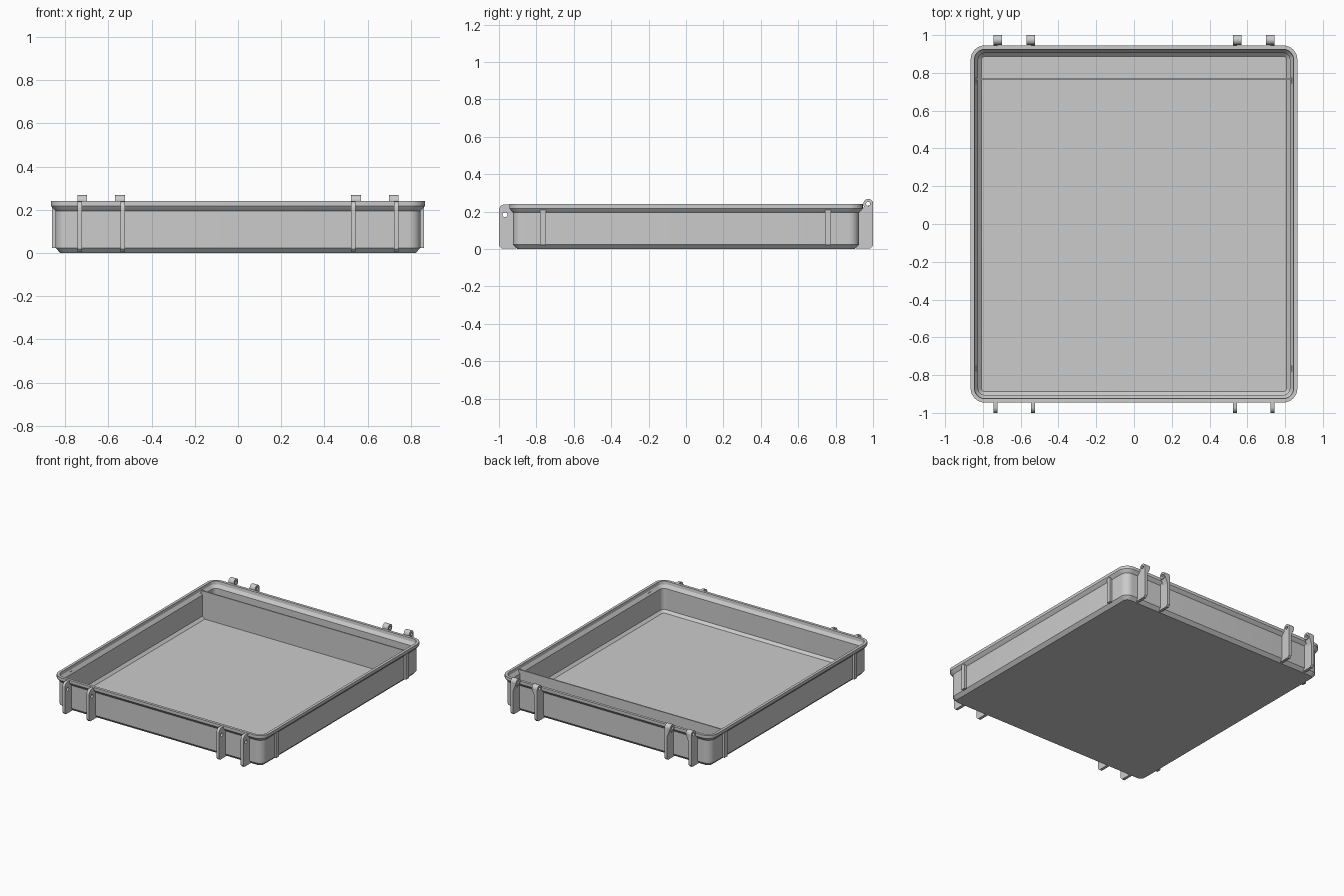
import bpy, bmesh, math
from mathutils import Matrix

if "Cube" in bpy.data.objects:
    bpy.data.objects.remove(bpy.data.objects["Cube"])

grey = bpy.data.materials.new("warm_free_grey")
grey.name = "plain grey"
grey.diffuse_color = (0.6, 0.6, 0.6, 1)
grey.use_nodes = True
grey.node_tree.nodes["Principled BSDF"].inputs["Base Color"].default_value = grey.diffuse_color


def add_object(name, mesh, smooth=False):
    obj = bpy.data.objects.new(name, mesh)
    bpy.context.collection.objects.link(obj)
    mesh.materials.clear()
    mesh.materials.append(grey)
    if smooth:
        bpy.ops.object.select_all(action='DESELECT')
        obj.select_set(True)
        bpy.context.view_layer.objects.active = obj
        bpy.ops.object.shade_smooth_by_angle(angle=math.radians(25))
    return obj


def mesh_from(verts, faces, name):
    bm = bmesh.new()
    vs = [bm.verts.new(v) for v in verts]
    for f in faces:
        bm.faces.new([vs[i] for i in f])
    bmesh.ops.recalc_face_normals(bm, faces=bm.faces)
    me = bpy.data.meshes.new(name)
    bm.to_mesh(me)
    bm.free()
    return me


def rounded_ring(inset, z, hx=0.865, hy=0.945, radius=0.075, steps=8):
    """Rounded rectangle, moved inwards by inset."""
    r = radius - inset
    cx, cy = hx - radius, hy - radius
    pts = []
    for k, (sx, sy) in enumerate([(1, 1), (-1, 1), (-1, -1), (1, -1)]):
        for i in range(steps + 1):
            a = math.pi / 2 * (k + i / steps)
            pts.append((sx * cx + r * math.cos(a), sy * cy + r * math.sin(a), z))
    return pts


# Tray shell: wall section (inset, height) from underside, over the rim, to the floor
section = [(0.043, 0.0), (0.02, 0.024), (0.02, 0.195), (0.007, 0.208), (0, 0.218), (0, 0.24),
           (0.02, 0.24), (0.023, 0.218), (0.04, 0.195), (0.04, 0.038), (0.058, 0.02)]
verts = [p for d, z in section for p in rounded_ring(d, z)]
n = len(verts) // len(section)
faces = [(j * n + i, j * n + (i + 1) % n, (j + 1) * n + (i + 1) % n, (j + 1) * n + i)
         for j in range(len(section) - 1) for i in range(n)]
faces += [tuple(range(n)), tuple(range(len(verts) - n, len(verts)))]
add_object("tray_shell", mesh_from(verts, faces, "tray_shell"), smooth=True)


def box(name, x0, x1, y0, y1, z0, z1):
    v = [(x, y, z) for x in (x0, x1) for y in (y0, y1) for z in (z0, z1)]
    f = [(0, 1, 3, 2), (4, 5, 7, 6), (0, 1, 5, 4), (2, 3, 7, 6), (0, 2, 6, 4), (1, 3, 7, 5)]
    return add_object(name, mesh_from(v, f, name))


def plate(name, outlines, x0, x1):
    """Flat plate with holes, drawn as (y, z) outlines and thickened along x."""
    cu = bpy.data.curves.new(name, 'CURVE')
    cu.dimensions = '2D'
    cu.fill_mode = 'BOTH'
    cu.extrude = (x1 - x0) / 2
    for pts in outlines:
        sp = cu.splines.new('POLY')
        sp.points.add(len(pts) - 1)
        for p, (y, z) in zip(sp.points, pts):
            p.co = (y, z, 0, 1)
        sp.use_cyclic_u = True
    tmp = bpy.data.objects.new(name + "_curve", cu)
    bpy.context.collection.objects.link(tmp)
    deps = bpy.context.evaluated_depsgraph_get()
    me = bpy.data.meshes.new_from_object(tmp.evaluated_get(deps))
    bpy.data.objects.remove(tmp)
    me.transform(Matrix(((0, 0, 1, (x0 + x1) / 2), (1, 0, 0, 0), (0, 1, 0, 0), (0, 0, 0, 1))))
    bm = bmesh.new()
    bm.from_mesh(me)
    bmesh.ops.remove_doubles(bm, verts=bm.verts, dist=1e-5)
    bmesh.ops.recalc_face_normals(bm, faces=bm.faces)
    bm.to_mesh(me)
    bm.free()
    return add_object(name, me, smooth=True)


def arc(y, z, r, a0, a1, steps):
    return [(y + r * math.cos(math.radians(a0 + (a1 - a0) * i / steps)),
             z + r * math.sin(math.radians(a0 + (a1 - a0) * i / steps))) for i in range(steps + 1)]


def circle(y, z, r, steps=20):
    return arc(y, z, r, 0, 360, steps)[:-1]


# Divider across the back of the tray
box("divider", -0.836, 0.836, 0.762, 0.772, 0.015, 0.225)

# Side ribs
for side in (-1, 1):
    for y in (-0.765, 0.76):
        xs = sorted((side * 0.835, side * 0.861))
        box("side_rib", *xs, y - 0.016, y + 0.016, 0.022, 0.21)

# Fin and hinge outlines in (y, z)
latch_outline = [(-0.925, 0.024), (-0.908, 0.004), (-0.987, 0.004), (-1.0, 0.018)] \
    + arc(-0.97, 0.208, 0.03, 180, 90, 8) + [(-0.935, 0.238), (-0.925, 0.2)]
fin_outline = [(0.925, 0.024), (0.908, 0.004), (0.987, 0.004), (1.0, 0.018)] \
    + arc(0.974, 0.242, 0.026, 0, 215, 16) + [(0.94, 0.21), (0.925, 0.2)]

for side in (-1, 1):
    # inward = direction in which the hinge barrel widens
    for x, inward in ((0.733, -1), (0.534, 1)):
        a, b = x - 0.0105, x + 0.0105
        x0, x1 = (a, b) if side > 0 else (-b, -a)
        plate("front_latch_fin", [latch_outline, circle(-0.968, 0.183, 0.013)], x0, x1)
        plate("rear_hinge_fin", [fin_outline, circle(0.974, 0.242, 0.011)], x0, x1)
        # Barrel sticking out beside the fin
        d = inward * side
        edge = x1 if d > 0 else x0
        tip = edge + d * 0.024
        plate("rear_hinge_barrel", [circle(0.974, 0.242, 0.026), circle(0.974, 0.242, 0.011)],
              min(edge, tip), max(edge, tip))
        # Tapered support under the barrel
        v = [(px, y, z) for y in (0.956, 0.9995) for px, z in
             ((edge, 0.226 if y < 0.97 else 0.24), (tip, 0.226 if y < 0.97 else 0.24), (edge, 0.18))]
        add_object("hinge_support", mesh_from(
            v, [(0, 1, 2), (3, 4, 5), (0, 1, 4, 3), (1, 2, 5, 4), (2, 0, 3, 5)], "hinge_support"))
